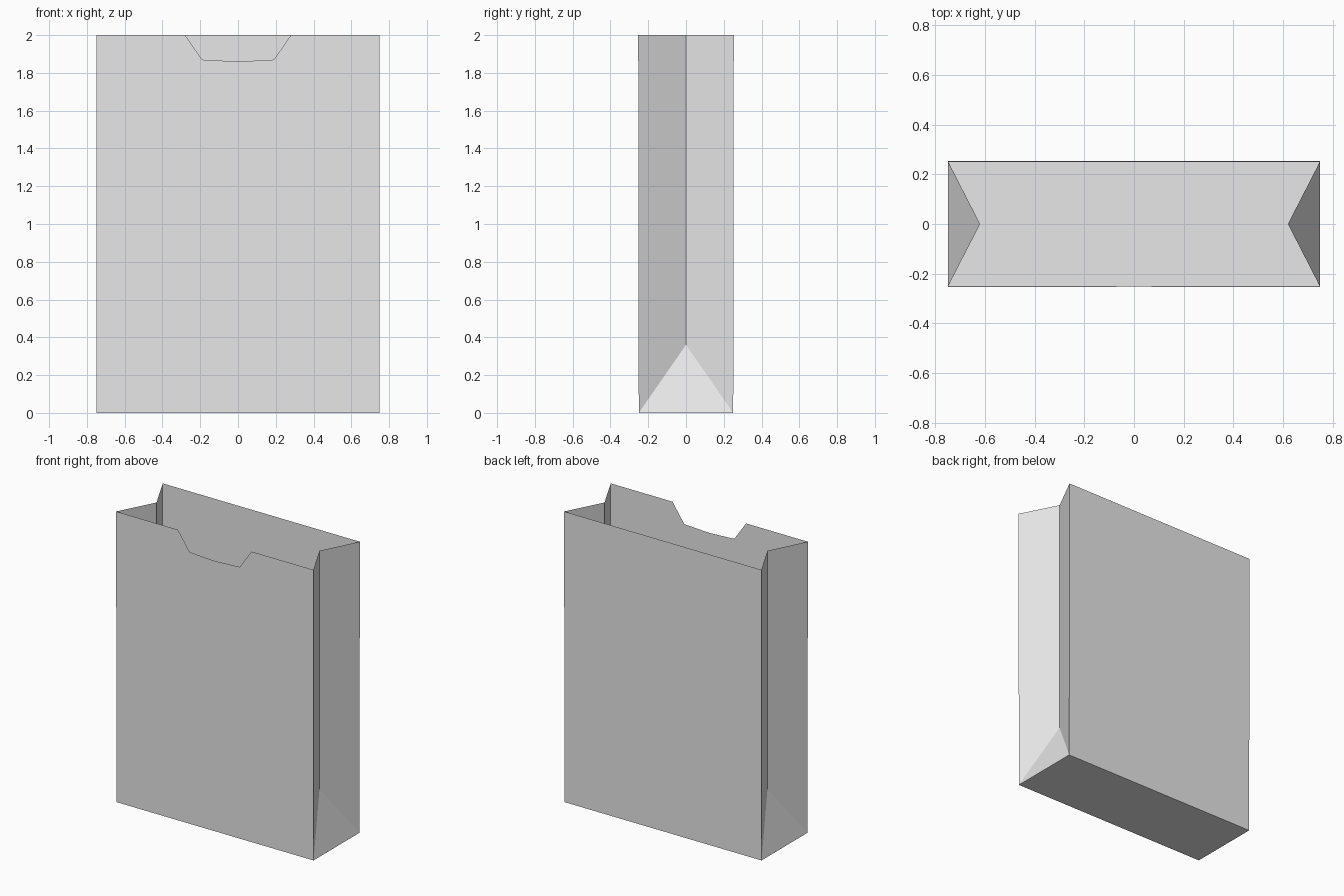
import bpy
import bmesh

cube = bpy.data.objects.get("Cube")
if cube:
    bpy.data.objects.remove(cube, do_unlink=True)

W, H = 0.75, 2.0            # half width, height
D_BASE, D_TOP = 0.25, 0.253  # half depth at the base and at the rim
FOLD_X, FOLD_Z = 0.62, 0.36  # inward side crease

paper = bpy.data.materials.new("plain_grey_paper")
paper.use_nodes = True
colour = (0.8, 0.8, 0.8, 1)
paper.diffuse_color = colour
paper.node_tree.nodes["Principled BSDF"].inputs["Base Color"].default_value = colour


def sheet(name, polygons, outward):
    """Thin paper part made of flat polygons, each facing outward."""
    bm = bmesh.new()
    for points in polygons:
        face = bm.faces.new([bm.verts.new(p) for p in points])
        face.normal_update()
        if face.normal.dot(outward) < 0:
            face.normal_flip()
    bmesh.ops.remove_doubles(bm, verts=bm.verts, dist=0.0001)
    mesh = bpy.data.meshes.new(name)
    bm.to_mesh(mesh)
    bm.free()
    mesh.materials.append(paper)
    obj = bpy.data.objects.new(name, mesh)
    bpy.context.collection.objects.link(obj)
    return obj


def on_panel(side, x, z):
    """Point on the slightly flared front (-1) or back (+1) wall."""
    return (x, side * (D_BASE + (D_TOP - D_BASE) * z / H), z)


# Front wall with the thumb notch in its rim
notch = [(0.28, H), (0.19, 1.87), (0, 1.86), (-0.19, 1.87), (-0.28, H)]
outline = [(-W, 0), (W, 0), (W, H)] + notch + [(-W, H)]
sheet("front_panel", [[on_panel(-1, x, z) for x, z in outline]], (0, -1, 0))

# Plain back wall
outline = [(-W, 0), (W, 0), (W, H), (-W, H)]
sheet("back_panel", [[on_panel(1, x, z) for x, z in outline]], (0, 1, 0))

# Flat base
sheet("base", [[(-W, -D_BASE, 0), (W, -D_BASE, 0), (W, D_BASE, 0), (-W, D_BASE, 0)]],
      (0, 0, -1))

# Side gussets: two inward folds above a sloping triangle
for s, name in ((1, "left_gusset"), (-1, "right_gusset")):
    crease_low, crease_top = (s * FOLD_X, 0, FOLD_Z), (s * FOLD_X, 0, H)
    folds = [[on_panel(y, s * W, 0), crease_low, crease_top, on_panel(y, s * W, H)]
             for y in (-1, 1)]
    foot = [on_panel(-1, s * W, 0), on_panel(1, s * W, 0), crease_low]
    sheet(name, folds + [foot], (s, 0, 0))
